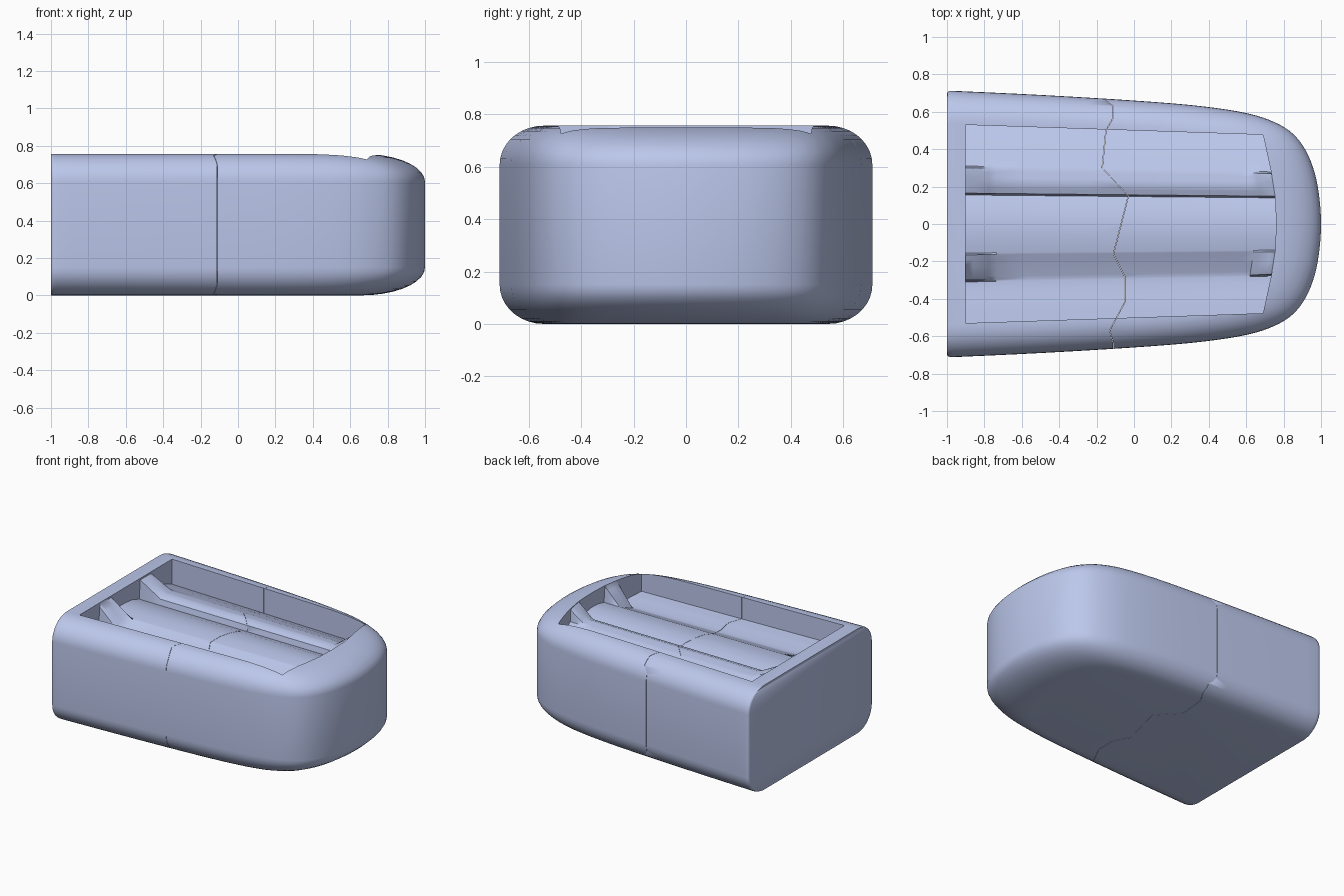
import bpy, bmesh, math

if "Cube" in bpy.data.objects:
    bpy.data.objects.remove(bpy.data.objects["Cube"])

H = 0.757


def make(name, bm):
    bmesh.ops.recalc_face_normals(bm, faces=bm.faces)
    me = bpy.data.meshes.new(name)
    bm.to_mesh(me)
    bm.free()
    ob = bpy.data.objects.new(name, me)
    bpy.context.collection.objects.link(ob)
    return ob


def boolean(ob, cutter, op):
    cutter.hide_render = True
    mod = ob.modifiers.new("cut", 'BOOLEAN')
    mod.object, mod.operation, mod.solver = cutter, op, 'EXACT'
    bpy.context.view_layer.objects.active = ob
    bpy.ops.object.modifier_apply(modifier=mod.name)
    bpy.data.objects.remove(cutter)


def lerp_table(t, table):
    for (a, b), (c, d) in zip(table, table[1:]):
        if t <= c:
            return b + (d - b) * (t - a) / (c - a)
    return table[-1][1]


def catmull(pts, n):
    out = []
    for i in range(len(pts) - 1):
        p = [pts[max(i - 1, 0)], pts[i], pts[i + 1], pts[min(i + 2, len(pts) - 1)]]
        for k in range(n):
            t = k / n
            out.append([0.5 * (2 * b + (c - a) * t + (2 * a - 5 * b + 4 * c - d) * t * t
                               + (3 * b - a - 3 * c + d) * t ** 3)
                        for a, b, c, d in zip(*p)])
    out.append(list(pts[-1]))
    return out


# Body: plan outline stacked in z; each layer shrinks more towards top and bottom
def body():
    back = [(-1, .697), (-.996, .706), (-.985, .711)]
    side = [(-.97, .712), (-.5, .69), (0, .66), (.35, .631), (.6, .593), (.75, .545),
            (.85, .482), (.92, .39), (.967, .27), (.991, .14)]
    curve = catmull(side + [(1, 0)] + [(x, -y) for x, y in reversed(side)], 4)
    outline = back + curve + [(x, -y) for x, y in reversed(back)]
    r = .15
    bm = bmesh.new()
    rings = []
    for sz in (-1, 1):
        for i in range(10):
            a = math.radians(10 * i if sz > 0 else 10 * i - 90)
            k = 1 - math.cos(a)
            z = H / 2 + sz * (H / 2 - r) + r * math.sin(a)
            rings.append([bm.verts.new((x - .34 * k * ((x + 1) / 2) ** 3, y * (1 - .235 * k), z))
                          for x, y in outline])
    for a, b in zip(rings, rings[1:]):
        for i in range(len(a)):
            j = (i + 1) % len(a)
            bm.faces.new((a[i], a[j], b[j], b[i]))
    bm.faces.new(rings[0])
    bm.faces.new(rings[-1])
    return make("body", bm)


# Top recess cutter: its underside is the ribbed floor
def recess():
    floor = [(-.53, .60), (-.42, .59), (-.35, .575), (-.3, .575), (-.23, .60), (-.16, .63),
             (-.08, .645), (0, .645), (.08, .635), (.155, .61), (.165, .65), (.22, .67),
             (.3, .66), (.42, .62), (.53, .575)]
    x_end = [(0, .76), (.16, .755), (.3, .735), (.53, .69)]
    rib_at = [(0, 0), (.155, 0), (.165, 1), (.28, 1), (.3, .9), (.31, 0), (1, 0)]
    ys = sorted([p[0] for p in floor] + [-.31, -.28, -.19, -.165, -.155, .19, .25, .28, .31, .36, .48, -.48])
    us = [0, .025, .05, .075, .1, .2, .3, .4, .5, .6, .7, .8, .9, .93, .95, .97, .985, 1]
    bm = bmesh.new()
    grid = []
    for u in us:
        row = []
        for y in ys:
            x = -.9 + u * (lerp_table(abs(y), x_end) + .9)
            z = lerp_table(y, floor)
            # the two ribs ramp up to the rim at both ends
            near = max(0, 1 - u / .1, 1 - (1 - u) / .07)
            z += (H - .012 - z) * lerp_table(abs(y), rib_at) * near
            row.append((x, y * (1 - .1 * u), z))
        grid.append(row)
    n, m = len(us), len(ys)
    low = [[bm.verts.new(p) for p in row] for row in grid]
    top = [[bm.verts.new((p[0], p[1], 1.0)) for p in row] for row in grid]
    for i in range(n - 1):
        for j in range(m - 1):
            for g in (low, top):
                bm.faces.new((g[i][j], g[i + 1][j], g[i + 1][j + 1], g[i][j + 1]))
    edge = ([(i, 0) for i in range(n)] + [(n - 1, j) for j in range(1, m)]
            + [(i, m - 1) for i in range(n - 2, -1, -1)] + [(0, j) for j in range(m - 2, 0, -1)])
    for (i, j), (k, l) in zip(edge, edge[1:] + edge[:1]):
        bm.faces.new((low[i][j], low[k][l], top[k][l], top[i][j]))
    return make("recess_cutter", bm)


# Jagged crack dividing the body into two pieces
CRACK = [(-.11, -.9), (-.11, -.64), (-.13, -.57), (-.05, -.42), (-.05, -.28), (-.11, -.16),
         (-.03, .15), (-.17, .3), (-.15, .5), (-.11, .57), (-.11, .63), (-.15, .66), (-.15, .9)]


def half_slab(side):
    pts = [(x + side * .001, y) for x, y in CRACK] + [(side * 2, .9), (side * 2, -.9)]
    bm = bmesh.new()
    f = bm.faces.new([bm.verts.new((x, y, -.5)) for x, y in pts])
    ext = bmesh.ops.extrude_face_region(bm, geom=[f])["geom"]
    bmesh.ops.translate(bm, vec=(0, 0, 2),
                        verts=[v for v in ext if isinstance(v, bmesh.types.BMVert)])
    return make("half_cutter", bm)


mat = bpy.data.materials.new("soft_blue")
mat.diffuse_color = (.5, .57, .83, 1)
mat.use_nodes = True
mat.node_tree.nodes["Principled BSDF"].inputs["Base Color"].default_value = mat.diffuse_color

for name, side in (("square_end_half", -1), ("round_end_half", 1)):
    part = body()
    part.name = name
    boolean(part, recess(), 'DIFFERENCE')
    boolean(part, half_slab(side), 'INTERSECT')
    part.data.materials.clear()
    part.data.materials.append(mat)
    bpy.ops.object.select_all(action='DESELECT')
    part.select_set(True)
    bpy.context.view_layer.objects.active = part
    bpy.ops.object.shade_smooth_by_angle(angle=math.radians(50))
